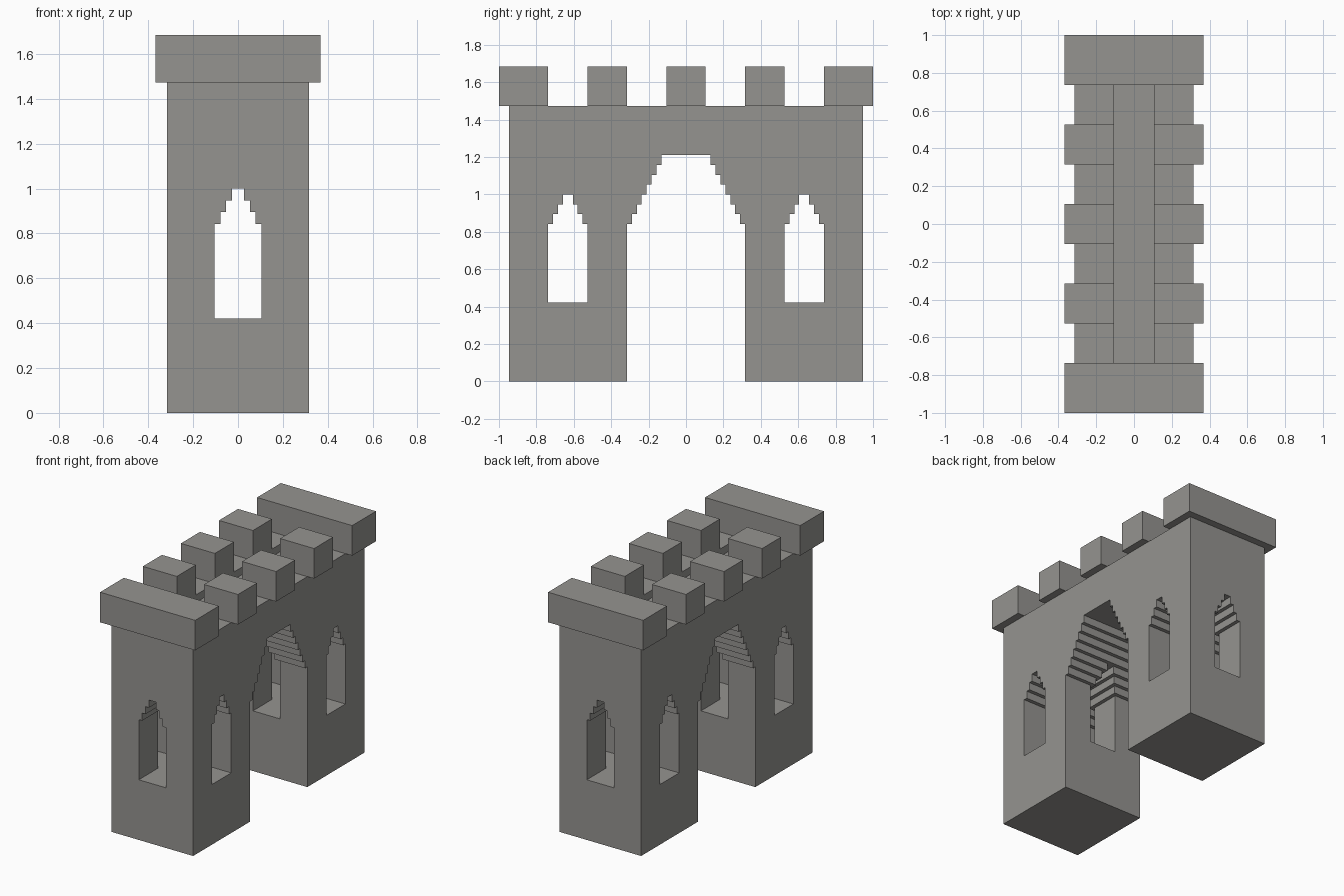
import bpy, bmesh
from mathutils import Matrix, Vector

U = 1 / 19  # block size

cube = bpy.data.objects.get("Cube")
if cube:
    bpy.data.objects.remove(cube, do_unlink=True)

stone = bpy.data.materials.new("grey_stone")
stone.use_nodes = True
colour = (0.30, 0.295, 0.28, 1)
stone.diffuse_color = colour
bsdf = next(n for n in stone.node_tree.nodes if n.type == 'BSDF_PRINCIPLED')
bsdf.inputs["Base Color"].default_value = colour
bsdf.inputs["Roughness"].default_value = 0.9


def add_object(name, bm):
    bmesh.ops.recalc_face_normals(bm, faces=bm.faces)
    mesh = bpy.data.meshes.new(name)
    bm.to_mesh(mesh)
    bm.free()
    mesh.materials.append(stone)
    obj = bpy.data.objects.new(name, mesh)
    bpy.context.collection.objects.link(obj)
    return obj


def box(name, lo, hi):
    lo, hi = Vector(lo) * U, Vector(hi) * U
    bm = bmesh.new()
    bmesh.ops.create_cube(bm, size=1, matrix=Matrix.Translation((lo + hi) / 2)
                          @ Matrix.Diagonal((*(hi - lo), 1)))
    return add_object(name, bm)


def stepped_opening(name, axis, centre, half, base, spring, steps):
    """Prism through the walls whose top narrows by half a block per step."""
    side = [(half, base)]
    for i in range(steps + 1):
        w = half - i / 2
        z = spring + i
        if i:
            side.append((w, z - 1))
        side.append((w, z))
    outline = side + [(-w, z) for w, z in reversed(side)]
    bm = bmesh.new()
    pts = []
    for w, z in outline:
        p = (-30, centre + w, z) if axis == 'x' else (centre + w, -30, z)
        pts.append(bm.verts.new(Vector(p) * U))
    face = bm.faces.new(pts)
    out = bmesh.ops.extrude_face_region(bm, geom=[face])
    push = Vector((60, 0, 0) if axis == 'x' else (0, 60, 0)) * U
    bmesh.ops.translate(bm, vec=push,
                        verts=[g for g in out["geom"] if isinstance(g, bmesh.types.BMVert)])
    return add_object(name, bm)


# Gatehouse body
body = box("gatehouse_body", (-6, -18, 0), (6, 18, 28))

# Archway, pointed windows and sunken walkway
cutters = [
    stepped_opening("archway_cutter", 'x', 0, 6, -2, 16, 7),
    stepped_opening("end_window_cutter", 'y', 0, 2, 8, 16, 3),
    stepped_opening("front_window_cutter", 'x', -12, 2, 8, 16, 3),
    stepped_opening("back_window_cutter", 'x', 12, 2, 8, 16, 3),
    box("walkway_cutter", (-2, -14, 27), (2, 14, 30)),
]
bpy.context.view_layer.objects.active = body
for cutter in cutters:
    cutter.hide_render = True
    mod = body.modifiers.new(cutter.name, 'BOOLEAN')
    mod.operation = 'DIFFERENCE'
    mod.solver = 'EXACT'
    mod.object = cutter
    bpy.ops.object.modifier_apply(modifier=mod.name)
    bpy.data.objects.remove(cutter, do_unlink=True)

# End parapets
for name, y in (("front_parapet", -19), ("back_parapet", 14)):
    box(name, (-7, y, 28), (7, y + 5, 32))

# Side merlons
for side, x in (("right", -7), ("left", 2)):
    for place, y in (("front", -8), ("middle", 0), ("back", 8)):
        box(f"{side}_{place}_merlon", (x, y - 2, 28), (x + 5, y + 2, 32))
